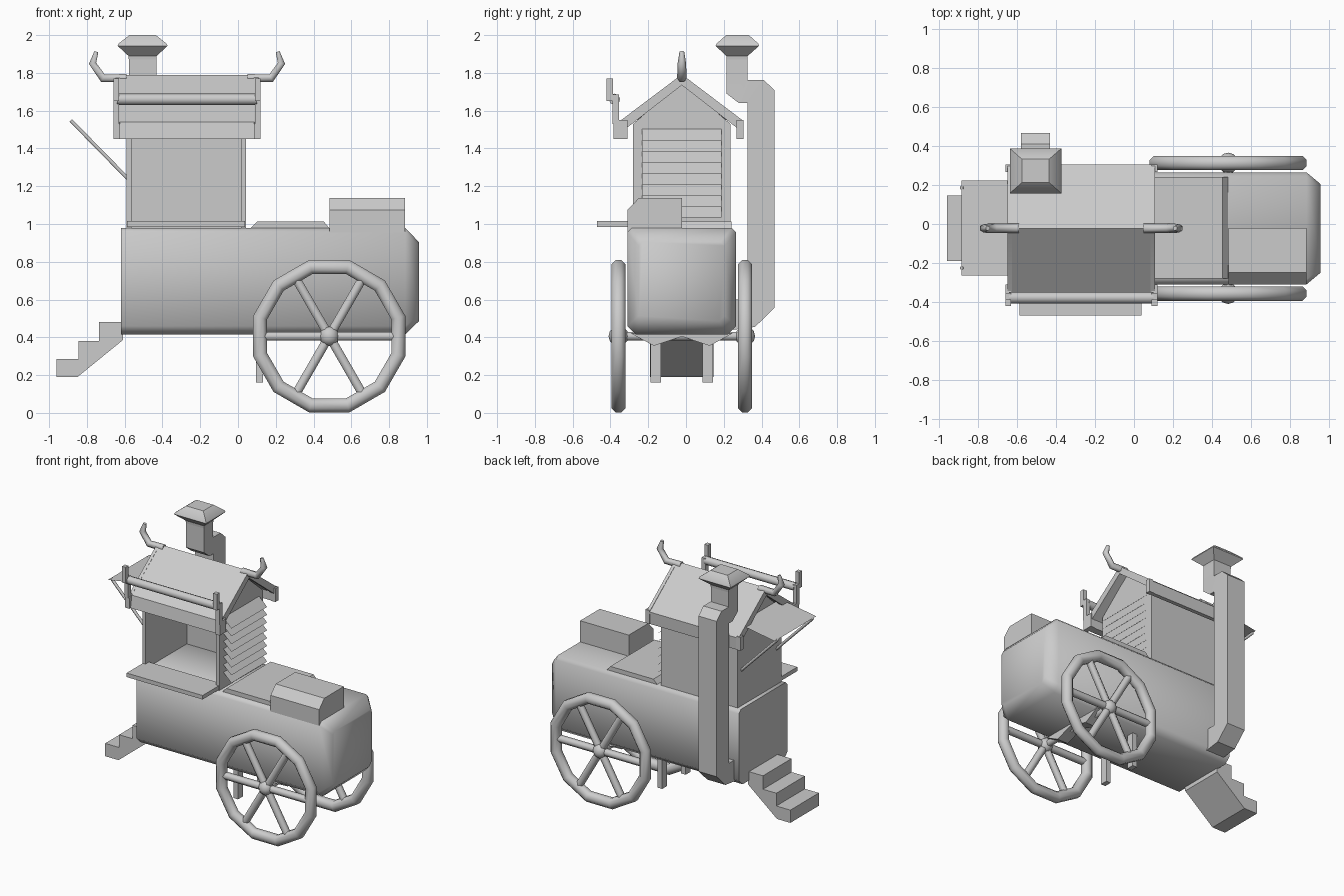
import bpy, bmesh, math
from mathutils import Vector, Matrix

if "Cube" in bpy.data.objects:
    bpy.data.objects.remove(bpy.data.objects["Cube"])

CX, CY = -0.27, -0.022      # cabin centre in x, cart centre in y


def finish(name, bm, angle=35):
    bmesh.ops.recalc_face_normals(bm, faces=bm.faces)
    me = bpy.data.meshes.new(name)
    bm.to_mesh(me)
    bm.free()
    ob = bpy.data.objects.new(name, me)
    bpy.context.collection.objects.link(ob)
    bpy.ops.object.select_all(action='DESELECT')
    ob.select_set(True)
    bpy.context.view_layer.objects.active = ob
    bpy.ops.object.shade_smooth_by_angle(angle=math.radians(angle))
    return ob


def box(name, x, y, z):
    bm = bmesh.new()
    bmesh.ops.create_cube(bm, size=1)
    for v in bm.verts:
        v.co = Vector((lo + (hi - lo) * (c + 0.5) for c, (lo, hi) in zip(v.co, (x, y, z))))
    return finish(name, bm)


def loft(name, rings, angle=35):
    bm = bmesh.new()
    rows = [[bm.verts.new(p) for p in r] for r in rings]
    n = len(rows[0])
    for a, b in zip(rows, rows[1:]):
        for i in range(n):
            bm.faces.new((a[i], a[(i + 1) % n], b[(i + 1) % n], b[i]))
    bm.faces.new(rows[0])
    bm.faces.new(rows[-1])
    return finish(name, bm, angle)


def prism_x(name, prof, x0, x1):
    return loft(name, [[(x, y, z) for y, z in prof] for x in (x0, x1)])


def prism_y(name, prof, y0, y1):
    return loft(name, [[(x, y, z) for x, z in prof] for y in (y0, y1)])


def sheet(name, pts):
    bm = bmesh.new()
    bm.faces.new([bm.verts.new(p) for p in pts])
    return finish(name, bm)


def tube(name, pts, r, radii=None, res=1):
    cu = bpy.data.curves.new(name, 'CURVE')
    cu.dimensions = '3D'
    cu.bevel_depth = r
    cu.bevel_resolution = res
    cu.use_fill_caps = True
    sp = cu.splines.new('POLY')
    sp.points.add(len(pts) - 1)
    for i, p in enumerate(pts):
        sp.points[i].co = (*p, 1)
        sp.points[i].radius = radii[i] if radii else 1
    ob = bpy.data.objects.new(name, cu)
    bpy.context.collection.objects.link(ob)
    return ob


# Wagon body: chamfered block with a tapered nose
def body_ring(x, y0, y1, z0, z1, cb, ct):
    return [(x, y0 + cb, z0), (x, y1 - cb, z0), (x, y1, z0 + cb), (x, y1, z1 - ct),
            (x, y1 - ct, z1), (x, y0 + ct, z1), (x, y0, z1 - ct), (x, y0, z0 + cb)]


loft("body", [body_ring(-0.62, -0.31, 0.265, 0.415, 0.98, 0.045, 0.025),
              body_ring(0.885, -0.31, 0.265, 0.415, 0.98, 0.045, 0.025),
              body_ring(0.957, -0.25, 0.205, 0.485, 0.905, 0.03, 0.02)], 50)
prism_y("hood_pad", [(0.06, 0.97), (0.1, 1.012), (0.455, 1.012), (0.49, 0.97)], -0.28, 0.24)
prism_x("engine_box", [(-0.31, 0.9), (-0.31, 1.075), (-0.25, 1.137), (-0.02, 1.137), (-0.02, 0.9)],
        0.485, 0.885)

# Rear steps
prism_y("steps", [(-0.61, 0.48), (-0.735, 0.48), (-0.735, 0.38), (-0.845, 0.38), (-0.845, 0.285),
                  (-0.96, 0.285), (-0.96, 0.19), (-0.85, 0.19), (-0.61, 0.385)], -0.19, 0.145)

# Underside: axle beam and two prop legs
prism_x("axle_beam", [(-0.29, 0.42), (-0.17, 0.355), (CY, 0.405), (0.125, 0.355), (0.245, 0.42)],
        0.44, 0.53)
for s in (-1, 1):
    y = CY + s * 0.138
    box("prop_leg", (0.095, 0.132), (y - 0.028, y + 0.028), (0.16, 0.42))


# Wheels: twelve-sided rim, six spokes, domed hub
def wheel(y):
    c = Vector((0.483, y, 0.406))
    bm = bmesh.new()
    n, m = 12, 8
    rows = []
    for i in range(n):
        a = math.radians(15 + 30 * i)
        ring = []
        for j in range(m):
            b = math.radians(22.5 + 45 * j)
            r = 0.379 + 0.041 * math.cos(b)
            ring.append(bm.verts.new(c + Vector((r * math.cos(a), 0.04 * math.sin(b), r * math.sin(a)))))
        rows.append(ring)
    for i in range(n):
        for j in range(m):
            k, l = (i + 1) % n, (j + 1) % m
            bm.faces.new((rows[i][j], rows[k][j], rows[k][l], rows[i][l]))
    finish("wheel_rim", bm, 50)
    for i in range(3):
        a = math.radians(60 * i)
        d = Vector((math.cos(a), 0, math.sin(a))) * 0.36
        tube("wheel_spoke", [c - d, c + d], 0.027)
    bm = bmesh.new()
    bmesh.ops.create_uvsphere(bm, u_segments=12, v_segments=6, radius=0.053, matrix=Matrix.Translation(c))
    finish("wheel_hub", bm, 60)
    tube("axle_stub", [c, (c.x, CY, c.z)], 0.025)


wheel(-0.357)
wheel(0.313)

# Cabin: back and side walls, open front with posts, gables
box("cabin_back_wall", (-0.59, 0.042), (0.205, 0.235), (0.97, 1.53))
for x0 in (-0.59, 0.017):
    prism_x("cabin_side_wall", [(-0.28, 0.97), (0.235, 0.97), (0.235, 1.53), (CY, 1.75), (-0.28, 1.53)],
            x0, x0 + 0.025)
box("front_lintel", (-0.59, 0.042), (-0.28, -0.25), (1.45, 1.53))
box("serving_counter", (-0.587, 0.038), (-0.47, -0.24), (0.985, 1.015))

# Louvre slats on the right wall
for i in range(8):
    z = 1.035 + i * 0.058
    sheet("louvre_slat", [(0.042, -0.232, z + 0.062), (0.108, -0.232, z),
                          (0.108, 0.188, z), (0.042, 0.188, z + 0.062)])

# Left awning with two struts
sheet("awning", [(-0.885, -0.265, 1.55), (-0.885, 0.222, 1.55), (-0.59, 0.222, 1.60), (-0.59, -0.265, 1.60)])
for y in (-0.226, 0.186):
    tube("awning_strut", [(-0.585, y, 1.242), (-0.885, y, 1.548)], 0.011)

# Roof: pitched sheet with turned-down eaves
prism_x("roof", [(CY, 1.79), (0.305, 1.54), (0.302, 1.45), (0.272, 1.45), (0.272, 1.515),
                 (CY, 1.745), (-0.315, 1.515), (-0.315, 1.45), (-0.37, 1.45), (-0.355, 1.54)],
        -0.63, 0.09)
for s in (-1, 1):
    xs = sorted((CX + s * 0.355, CX + s * 0.378))
    prism_x("verge_board", [(CY, 1.792), (0.305, 1.545), (0.305, 1.45), (0.268, 1.45), (0.268, 1.51),
                            (CY, 1.735), (-0.312, 1.51), (-0.312, 1.45), (-0.385, 1.45), (-0.385, 1.53),
                            (-0.35, 1.545)], *xs)
    # Eave blocks and stepped rail brackets
    xs = sorted((CX + s * 0.36, CX + s * 0.39))
    box("eave_block", xs, (-0.385, -0.31), (1.45, 1.55))
    box("rear_eave_block", xs, (0.268, 0.305), (1.45, 1.55))
    box("rail_bracket", xs, (-0.39, -0.355), (1.53, 1.685))
    box("rail_post", xs, (-0.42, -0.387), (1.65, 1.77))
    # Upturned ridge horns
    tube("ridge_horn", [(CX + s * dx, CY, z) for dx, z in
                        ((0.32, 1.772), (0.445, 1.772), (0.5, 1.85), (0.48, 1.912))],
         0.025, (1, 1, 0.9, 0.5))
tube("front_rail", [(CX - 0.37, -0.378, 1.66), (CX + 0.37, -0.378, 1.66)], 0.03, res=2)


# Flue: square section swept up the back wall, then a flared cap
def sq(hx, y0, y1, z0, z1=None):
    z1 = z0 if z1 is None else z1
    return [(-0.505 - hx, y0, z0), (-0.505 + hx, y0, z0), (-0.505 + hx, y1, z1), (-0.505 - hx, y1, z1)]


loft("flue_pipe", [sq(0.075, 0.25, 0.25, 0.60, 0.44), sq(0.075, 0.325, 0.365, 0.6, 0.455),
                   sq(0.075, 0.325, 0.468, 0.63, 0.555), sq(0.075, 0.325, 0.468, 1.64, 1.71),
                   sq(0.075, 0.325, 0.41, 1.64, 1.763), sq(0.075, 0.28, 0.325, 1.64, 1.763),
                   sq(0.073, 0.215, 0.325, 1.69, 1.765), sq(0.073, 0.215, 0.325, 1.89)])
loft("flue_cap", [sq(0.073, 0.215, 0.325, 1.87), sq(0.075, 0.213, 0.327, 1.89),
                  sq(0.132, 0.157, 0.387, 1.943), sq(0.127, 0.162, 0.383, 1.955),
                  sq(0.07, 0.213, 0.333, 2.0)])
